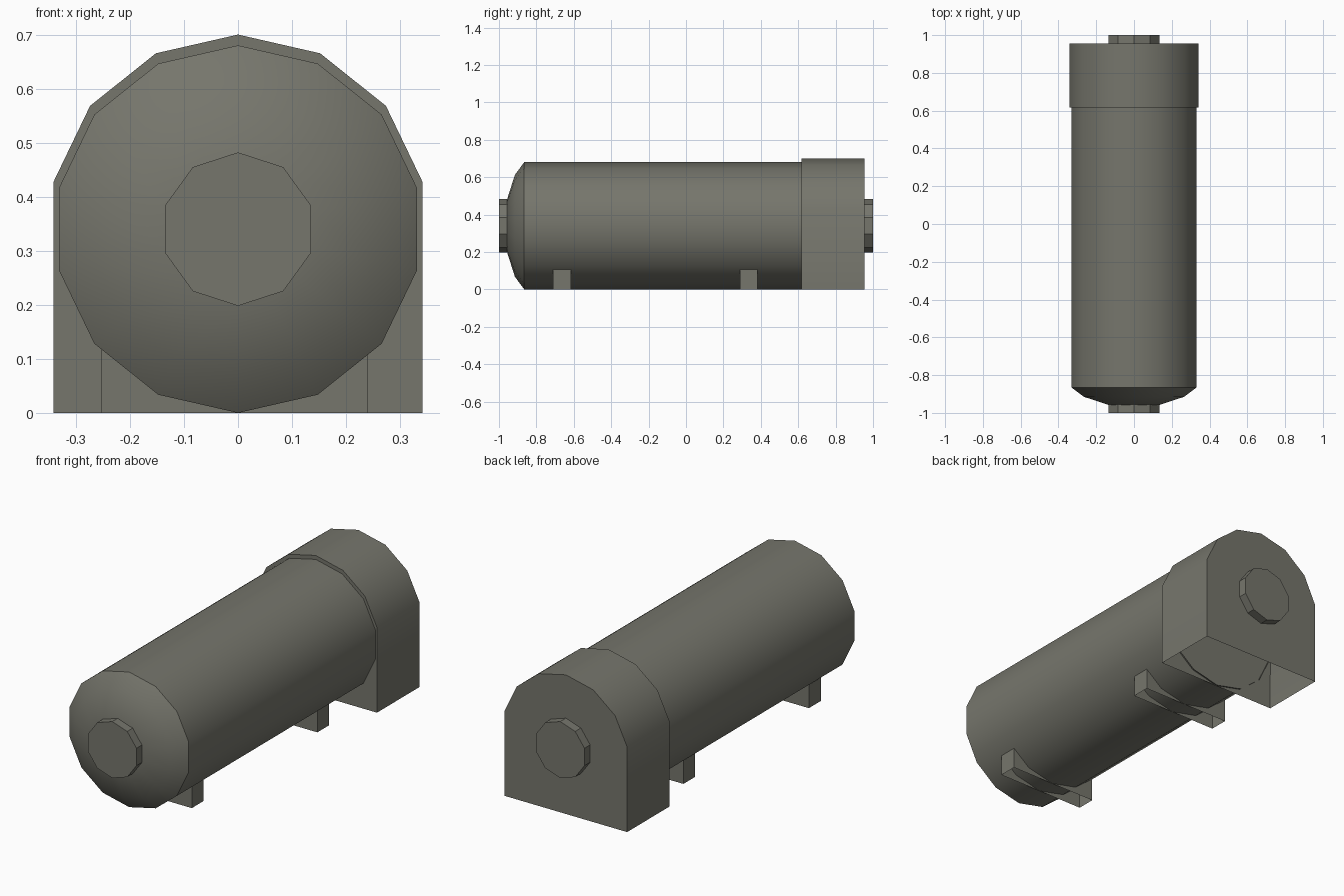
import bpy, bmesh, math

if "Cube" in bpy.data.objects:
    bpy.data.objects.remove(bpy.data.objects["Cube"])

grey = bpy.data.materials.new("warm dark grey")
grey.diffuse_color = (0.18, 0.18, 0.15, 1)
grey.use_nodes = True
grey.node_tree.nodes["Principled BSDF"].inputs["Base Color"].default_value = grey.diffuse_color


def finish(name, bm):
    """Turn a bmesh into an object, smooth below 30 degrees."""
    bmesh.ops.recalc_face_normals(bm, faces=bm.faces)
    mesh = bpy.data.meshes.new(name)
    bm.to_mesh(mesh)
    bm.free()
    for p in mesh.polygons:
        p.use_smooth = True
    mesh.set_sharp_from_angle(angle=math.radians(30))
    mesh.materials.append(grey)
    ob = bpy.data.objects.new(name, mesh)
    bpy.context.collection.objects.link(ob)
    return ob


def circle(r, n, cz):
    """Polygon in the xz plane with a vertex at the top."""
    return [(r * math.sin(i * math.tau / n), cz + r * math.cos(i * math.tau / n))
            for i in range(n)]


def loft(name, sections, closed=True, cap_start=True, cap_end=True):
    """Join xz outlines placed at successive y positions."""
    bm = bmesh.new()
    rings = [[bm.verts.new((x, y, z)) for x, z in pts] for y, pts in sections]
    n = len(rings[0])
    for a, b in zip(rings, rings[1:]):
        for i in range(n if closed else n - 1):
            j = (i + 1) % n
            bm.faces.new((a[i], a[j], b[j], b[i]))
    if cap_start:
        bm.faces.new(rings[0])
    if cap_end:
        bm.faces.new(rings[-1])
    return finish(name, bm)


# Tank barrel with domed front end
profile = [(-0.957, 0.14), (-0.915, 0.272), (-0.865, 0.34), (0.625, 0.34)]
loft("tank_body", [(y, circle(r, 14, 0.34)) for y, r in profile], cap_end=False)

# Arched rear housing, open underneath
arch = [(0.35 * math.sin(k * math.tau / 14), 0.35 + 0.35 * math.cos(k * math.tau / 14))
        for k in range(-3, 4)]
outline = [(-0.341, 0)] + arch + [(0.341, 0)]
loft("rear_housing", [(0.618, outline), (0.955, outline)], closed=False)

# Ten-sided end plugs
for name, y0, y1 in (("front_plug", -1.0, -0.94), ("rear_plug", 0.95, 1.0)):
    pts = circle(0.142, 10, 0.34)
    loft(name, [(y0, pts), (y1, pts)])

# Support feet: four walls, open underneath, tops hidden in the barrel
for name, y in (("front_foot", -0.663), ("rear_foot", 0.335)):
    bm = bmesh.new()
    corners = [(-0.253, y - 0.047), (0.24, y - 0.047), (0.24, y + 0.047), (-0.253, y + 0.047)]
    low = [bm.verts.new((x, v, 0)) for x, v in corners]
    top = [bm.verts.new((x, v, 0.125)) for x, v in corners]
    for i in range(4):
        j = (i + 1) % 4
        bm.faces.new((low[i], low[j], top[j], top[i]))
    finish(name, bm)
